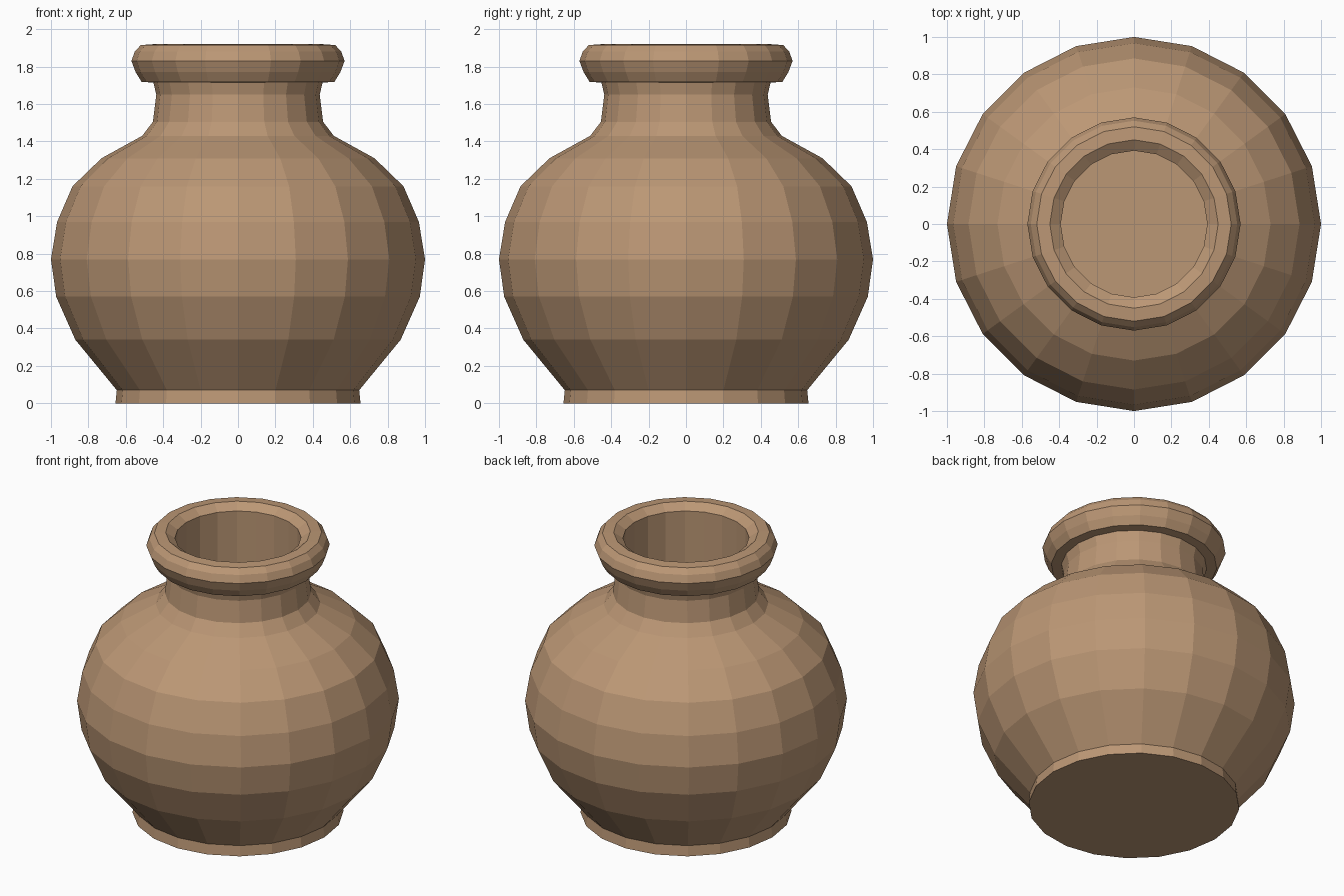
import bpy, bmesh, math

if "Cube" in bpy.data.objects:
    bpy.data.objects.remove(bpy.data.objects["Cube"])

SIDES = 20

clay = bpy.data.materials.new("clay brown")
clay.diffuse_color = (0.50, 0.31, 0.178, 1)
clay.use_nodes = True
clay.node_tree.nodes["Principled BSDF"].inputs["Base Color"].default_value = clay.diffuse_color

# Pot profile (radius, height): foot, belly, neck, rolled rim, bore
profile = [
    (0.655, 0.0), (0.648, 0.07), (0.87, 0.34), (0.972, 0.57), (1.0, 0.77),
    (0.967, 0.97), (0.885, 1.16), (0.73, 1.31), (0.512, 1.43),
    (0.455, 1.505), (0.437, 1.65), (0.452, 1.715), (0.515, 1.718),
    (0.547, 1.77), (0.57, 1.83), (0.552, 1.88), (0.52, 1.915),
    (0.45, 1.92), (0.392, 1.88), (0.392, 0.15),
]


def lathe(name, points, mat):
    bm = bmesh.new()
    rings = []
    for r, z in points:
        rings.append([bm.verts.new((r * math.cos(2 * math.pi * i / SIDES),
                                    r * math.sin(2 * math.pi * i / SIDES), z))
                      for i in range(SIDES)])
    for a, b in zip(rings, rings[1:]):
        for i in range(SIDES):
            j = (i + 1) % SIDES
            bm.faces.new((a[i], a[j], b[j], b[i]))
    bm.faces.new(rings[0][::-1])   # underside
    bm.faces.new(rings[-1])        # floor of the bore
    bmesh.ops.recalc_face_normals(bm, faces=bm.faces)
    mesh = bpy.data.meshes.new(name)
    bm.to_mesh(mesh)
    bm.free()
    mesh.materials.append(mat)
    obj = bpy.data.objects.new(name, mesh)
    bpy.context.collection.objects.link(obj)
    return obj


lathe("clay_pot", profile, clay)
